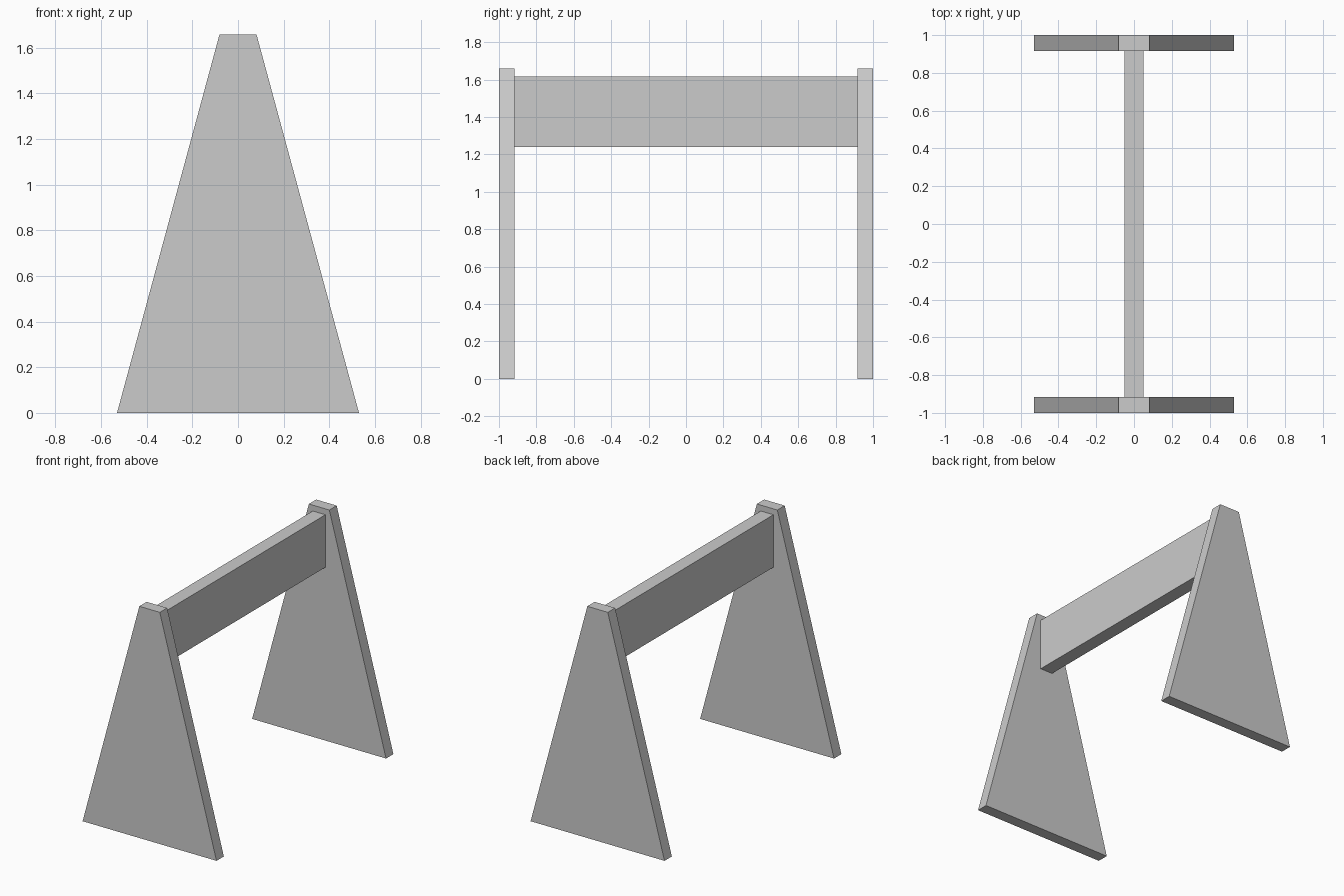
import bpy

if "Cube" in bpy.data.objects:
    bpy.data.objects.remove(bpy.data.objects["Cube"])

HEIGHT, THICK = 1.658, 0.083
FOOT, TOP = 0.53, 0.081       # half widths of the end panels


def prism(name, profile, y0, y1):
    """Extrude an x/z profile (counter-clockwise seen from -y) from y0 to y1."""
    n = len(profile)
    verts = [(x, y, z) for y in (y0, y1) for x, z in profile]
    faces = [tuple(range(n)), tuple(reversed(range(n, 2 * n)))]
    faces += [(i, i + n, (i + 1) % n + n, (i + 1) % n) for i in range(n)]
    mesh = bpy.data.meshes.new(name)
    mesh.from_pydata(verts, [], faces)
    obj = bpy.data.objects.new(name, mesh)
    bpy.context.collection.objects.link(obj)
    return obj


# Tapered end panels
panel = [(-FOOT, 0), (FOOT, 0), (TOP, HEIGHT), (-TOP, HEIGHT)]
prism("front_panel", panel, -1, -1 + THICK)
prism("back_panel", panel, 1 - THICK, 1)

# Crossbeam between the panels
beam = [(-0.05, 1.24), (0.05, 1.24), (0.05, 1.616), (-0.05, 1.616)]
prism("crossbeam", beam, -1 + THICK, 1 - THICK)
